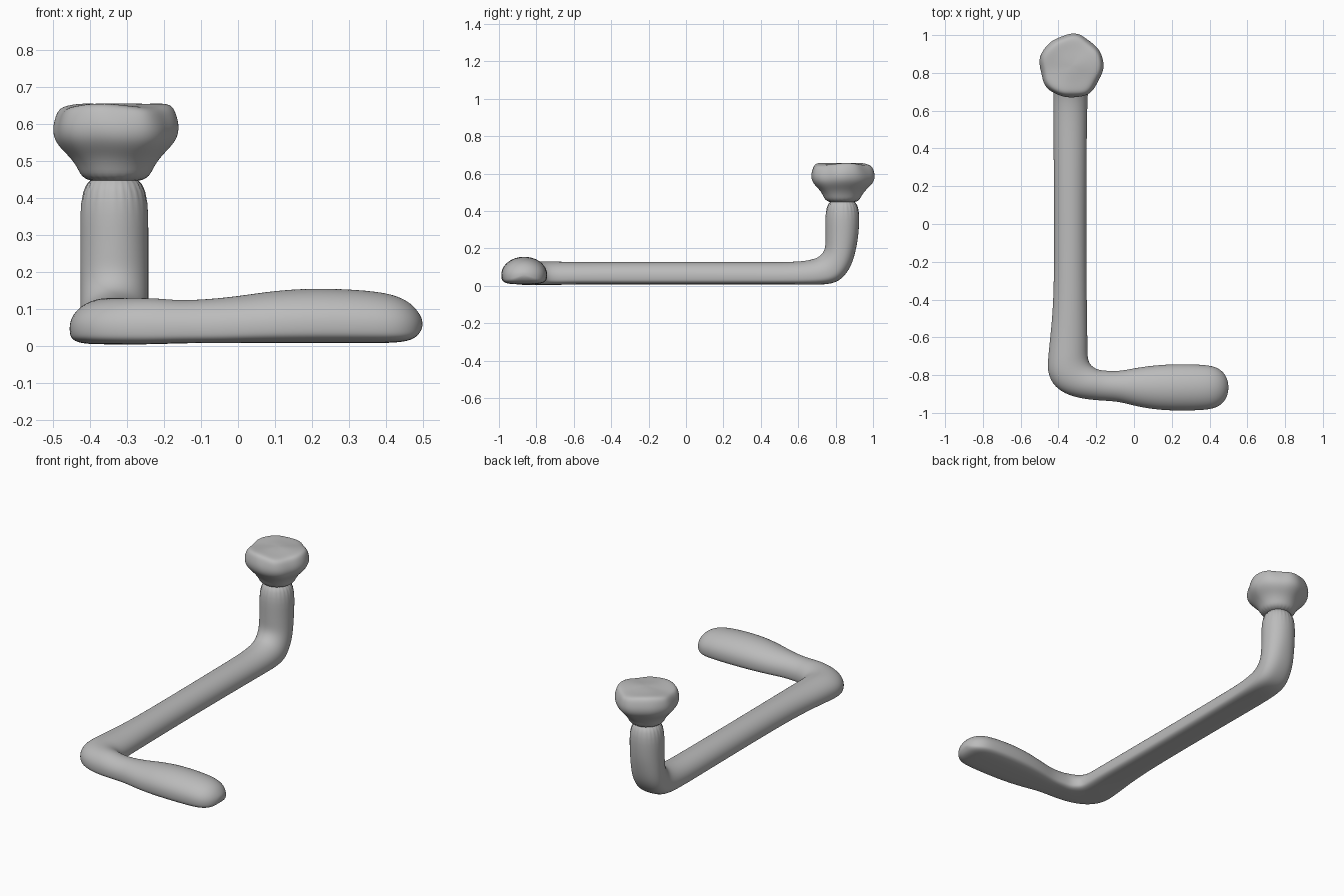
import bpy, math
from mathutils import Vector

cube = bpy.data.objects.get("Cube")
if cube:
    bpy.data.objects.remove(cube, do_unlink=True)

grey = bpy.data.materials.new("plain grey")
grey.use_nodes = True
colour = (0.5, 0.5, 0.5, 1)
grey.diffuse_color = colour
bsdf = grey.node_tree.nodes["Principled BSDF"]
bsdf.inputs["Base Color"].default_value = colour
SEG = 24


def loft(name, rings):
    """Skin a list of equal rings, close both ends and smooth the result."""
    verts = [p for ring in rings for p in ring]
    faces = []
    for i in range(len(rings) - 1):
        for j in range(SEG):
            k = (j + 1) % SEG
            a, b = i * SEG, (i + 1) * SEG
            faces.append((a + j, a + k, b + k, b + j))
    last = (len(rings) - 1) * SEG
    faces.append(tuple(reversed(range(SEG))))
    faces.append(tuple(range(last, last + SEG)))
    mesh = bpy.data.meshes.new(name)
    mesh.from_pydata(verts, [], faces)
    mesh.materials.append(grey)
    obj = bpy.data.objects.new(name, mesh)
    bpy.context.collection.objects.link(obj)
    obj.modifiers.new("smooth", "SUBSURF").levels = 2
    obj.modifiers["smooth"].render_levels = 2
    for poly in mesh.polygons:
        poly.use_smooth = True
    return obj


def bar_ring(x, y, z, heading, pitch, w, h):
    """Domed section on a flattened base; the base rounds off as the bar rises."""
    a, p = math.radians(heading), math.radians(pitch)
    side = Vector((math.sin(a), -math.cos(a), 0))
    up = Vector((-math.sin(p) * math.cos(a), -math.sin(p) * math.sin(a), math.cos(p)))
    power = 0.55 + 0.4 * pitch / 90
    mid = 0.36 + 0.14 * pitch / 90
    ring = []
    for j in range(SEG):
        t = 2 * math.pi * j / SEG
        c, s = math.cos(t), math.sin(t)
        if s >= 0:
            u, v = c, mid + (1 - mid) * s
        else:
            u = math.copysign(abs(c) ** power, c)
            v = mid - mid * abs(s) ** power
        ring.append(Vector((x, y, z)) + side * (w * u) + up * (h * v))
    return ring


# Handle, corner, arm and upright: x, y, base z, heading, pitch, half width, depth
grip = [(0.5, -0.865, 0.05, 0.02, 0.02), (0.49, -0.865, 0.03, 0.055, 0.06),
        (0.47, -0.865, 0.015, 0.085, 0.1), (0.43, -0.865, 0.008, 0.112, 0.13),
        (0.36, -0.865, 0.007, 0.122, 0.144), (0.22, -0.865, 0.007, 0.125, 0.151),
        (0.1, -0.865, 0.007, 0.117, 0.144), (0, -0.863, 0.007, 0.1, 0.128),
        (-0.08, -0.86, 0.007, 0.08, 0.12), (-0.16, -0.856, 0.007, 0.08, 0.116)]
corner = [(-0.22, -0.85, 159, 0.085), (-0.278, -0.835, 138, 0.1),
          (-0.328, -0.803, 124, 0.112), (-0.352, -0.75, 110, 0.115),
          (-0.351, -0.69, 100, 0.106)]
arm = [(-0.345, -0.6, 0.099), (-0.337, -0.4, 0.087), (-0.338, 0, 0.085),
       (-0.338, 0.4, 0.088), (-0.338, 0.6, 0.09)]
upright = [(0.74, 0.003, 23, 0.15), (0.82, 0.02, 38, 0.173), (0.87, 0.08, 53, 0.168),
           (0.897, 0.14, 65, 0.168), (0.915, 0.22, 80, 0.173),
           (0.927, 0.3, 90, 0.182), (0.93, 0.48, 90, 0.187)]
rings = [bar_ring(x, y, z, 180, 0, w, h) for x, y, z, w, h in grip]
rings += [bar_ring(x, y, 0.004, a, 0, w, 0.126) for x, y, a, w in corner]
rings += [bar_ring(x, y, 0.007, 90, 0, w, 0.12) for x, y, w in arm]
rings += [bar_ring(-0.335, y, z, 90, p, 0.093, h) for y, z, p, h in upright]
loft("crank_bar", rings)

# Flared knob with an uneven, lobed rim: height, radius, lobe strength
knob = [(0.44, 0.085, 0), (0.48, 0.102, 0), (0.51, 0.122, 0.02), (0.535, 0.148, 0.03),
        (0.56, 0.167, 0.04), (0.59, 0.172, 0.05), (0.62, 0.165, 0.06),
        (0.643, 0.155, 0.07), (0.652, 0.135, 0.06), (0.652, 0.09, 0.03), (0.657, 0.03, 0)]
rings = []
for z, r, lobe in knob:
    ring = []
    for j in range(SEG):
        t = 2 * math.pi * j / SEG
        wave = 0.6 * math.sin(5 * t + 0.6) + 0.4 * math.sin(8 * t + 2 + 12 * z)
        rr = r * (1 + lobe * wave)
        lift = 0.1 * lobe * math.sin(3 * t + 1)
        ring.append((-0.332 + rr * math.cos(t), 0.836 + rr * math.sin(t), z + lift))
    rings.append(ring)
loft("knob", rings)
